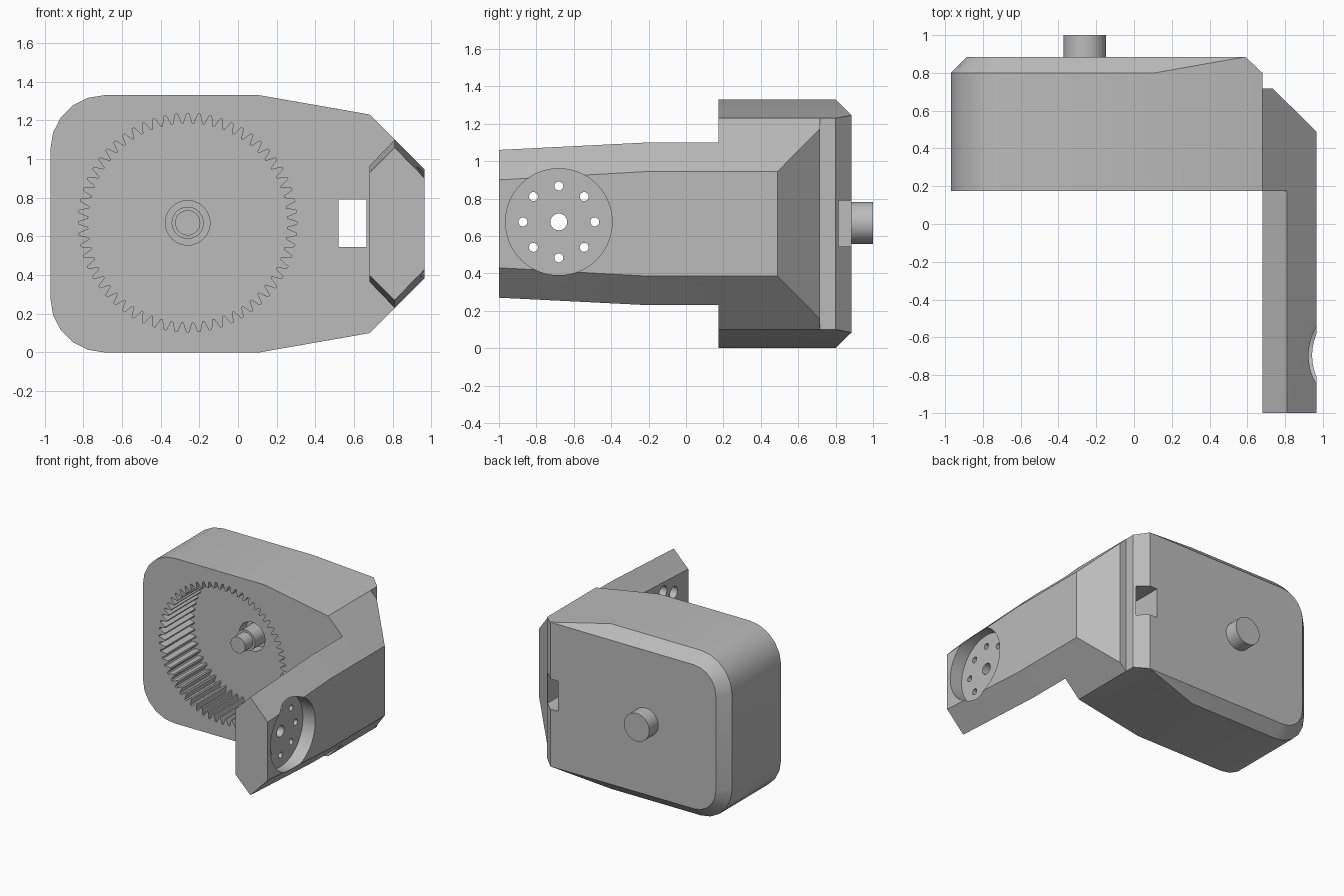
import bpy, bmesh, math
from mathutils import Matrix, Vector

if "Cube" in bpy.data.objects:
    bpy.data.objects.remove(bpy.data.objects["Cube"], do_unlink=True)

MID = 0.665                      # height of the symmetry plane
AXIS = (-0.26, 0.67)             # gear axis in x, z
DISC = (-0.68, 0.675)            # mounting disc centre in y, z

grey = bpy.data.materials.new("plain grey")
grey.use_nodes = True
grey.diffuse_color = (0.5, 0.5, 0.5, 1)
grey.node_tree.nodes["Principled BSDF"].inputs["Base Color"].default_value = (0.5, 0.5, 0.5, 1)


def finish(name, bm):
    bmesh.ops.recalc_face_normals(bm, faces=bm.faces)
    mesh = bpy.data.meshes.new(name)
    bm.to_mesh(mesh)
    bm.free()
    mesh.materials.append(grey)
    obj = bpy.data.objects.new(name, mesh)
    bpy.context.collection.objects.link(obj)
    return obj


def hull(name, points):
    """Convex solid; each point (x, y, half height) is mirrored about MID."""
    bm = bmesh.new()
    for x, y, h in points:
        for s in (1, -1):
            bm.verts.new((x, y, MID + s * h))
    bmesh.ops.convex_hull(bm, input=bm.verts)
    bmesh.ops.delete(bm, geom=[v for v in bm.verts if not v.link_faces], context='VERTS')
    bmesh.ops.dissolve_limit(bm, angle_limit=0.01, verts=bm.verts, edges=bm.edges)
    return finish(name, bm)


def cylinder(name, axis, a, b, radius, u, z, sides=48):
    """Cylinder from a to b along x or y; u is the other flat coordinate."""
    bm = bmesh.new()
    m = (a + b) / 2
    place = Matrix.Translation((m, u, z) if axis == 'X' else (u, m, z))
    turn = Matrix.Rotation(math.pi / 2, 4, 'Y' if axis == 'X' else 'X')
    bmesh.ops.create_cone(bm, cap_ends=True, segments=sides, radius1=radius,
                          radius2=radius, depth=b - a, matrix=place @ turn)
    return finish(name, bm)


def box(name, lo, hi):
    bm = bmesh.new()
    lo, hi = Vector(lo), Vector(hi)
    bmesh.ops.create_cube(bm, size=1, matrix=Matrix.Translation((lo + hi) / 2)
                          @ Matrix.Diagonal((*(hi - lo), 1)))
    return finish(name, bm)


def gear_cutter(y0, y1, teeth=60, outer=0.565, inner=0.515):
    bm = bmesh.new()
    ring = []
    for i in range(teeth):
        for f, r in ((-.1, outer), (.1, outer), (.4, inner), (.6, inner)):
            a = math.tau * (i + f) / teeth + math.pi / 2
            ring.append(bm.verts.new((AXIS[0] + r * math.cos(a), y0, AXIS[1] + r * math.sin(a))))
    face = bm.faces.new(ring)
    ext = bmesh.ops.extrude_face_region(bm, geom=[face])
    bmesh.ops.translate(bm, vec=(0, y1 - y0, 0),
                        verts=[v for v in ext["geom"] if isinstance(v, bmesh.types.BMVert)])
    return finish("gear_cutter", bm)


def combine(obj, other, operation='DIFFERENCE'):
    mod = obj.modifiers.new("cut", 'BOOLEAN')
    mod.operation, mod.solver, mod.object = operation, 'EXACT', other
    bpy.context.view_layer.objects.active = obj
    bpy.ops.object.modifier_apply(modifier=mod.name)
    bpy.data.objects.remove(other, do_unlink=True)


def corner(radius, y):
    """Rounded left corner of the housing outline."""
    return [(-0.69 - radius * math.cos(t * math.pi / 10), y,
             0.385 + radius * math.sin(t * math.pi / 10)) for t in range(6)]


# Housing with chamfered back
side = [(0.11, 0.665), (0.68, 0.565)]
points = corner(0.28, 0.175) + corner(0.28, 0.80) + corner(0.195, 0.885)
points += [(x, y, h) for x, h in side for y in (0.175, 0.80)] + [(0.59, 0.885, 0.581)]
housing = hull("gear_housing", points)
combine(housing, gear_cutter(0.1, 0.55))
combine(housing, cylinder("shaft_hole", 'Y', 0.5, 0.64, 0.115, *AXIS))
combine(housing, box("slot", (0.52, 0.1, 0.545), (0.665, 1, 0.79)))

# Shaft: front tip, collar and rear pin
tip = cylinder("front_shaft", 'Y', 0.37, 0.66, 0.065, *AXIS)
collar = cylinder("shaft_collar", 'Y', 0.47, 0.66, 0.083, *AXIS)
pin = cylinder("rear_pin", 'Y', 0.87, 1.0, 0.1125, *AXIS)

# Arm: hexagonal beam joined to a bevelled shoulder
beam = []
for y, inner, ridge, outer in ((-1, .265, .395, .235), (-.2, .30, .435, .28), (.25, .30, .435, .28)):
    beam += [(0.68, y, inner), (0.81, y, ridge), (0.965, y, outer)]
arm = hull("side_arm", beam)
shoulder = hull("shoulder", [(0.68, 0.175, 0.565), (0.965, 0.175, 0.28), (0.965, 0.49, 0.28),
                             (0.735, 0.717, 0.51), (0.68, 0.717, 0.565)])
combine(arm, shoulder, 'UNION')

# Mounting disc recess, centre hole and ring of screw holes
combine(arm, cylinder("recess", 'X', 0.855, 1.1, 0.285, *DISC, sides=64))
combine(arm, cylinder("centre_hole", 'X', 0.6, 1.1, 0.045, *DISC, sides=24))
for i in range(8):
    a = math.tau * i / 8
    y, z = DISC[0] + 0.192 * math.cos(a), DISC[1] + 0.192 * math.sin(a)
    combine(arm, cylinder("screw_hole", 'X', 0.6, 1.1, 0.024, y, z, sides=20))
    combine(arm, cylinder("screw_head_hole", 'X', 0.6, 0.76, 0.048, y, z, sides=20))

# Smooth the round parts, keep hard edges
bpy.ops.object.select_all(action='DESELECT')
for obj in (housing, tip, collar, pin, arm):
    obj.select_set(True)
bpy.context.view_layer.objects.active = housing
bpy.ops.object.shade_smooth_by_angle(angle=math.radians(25))
